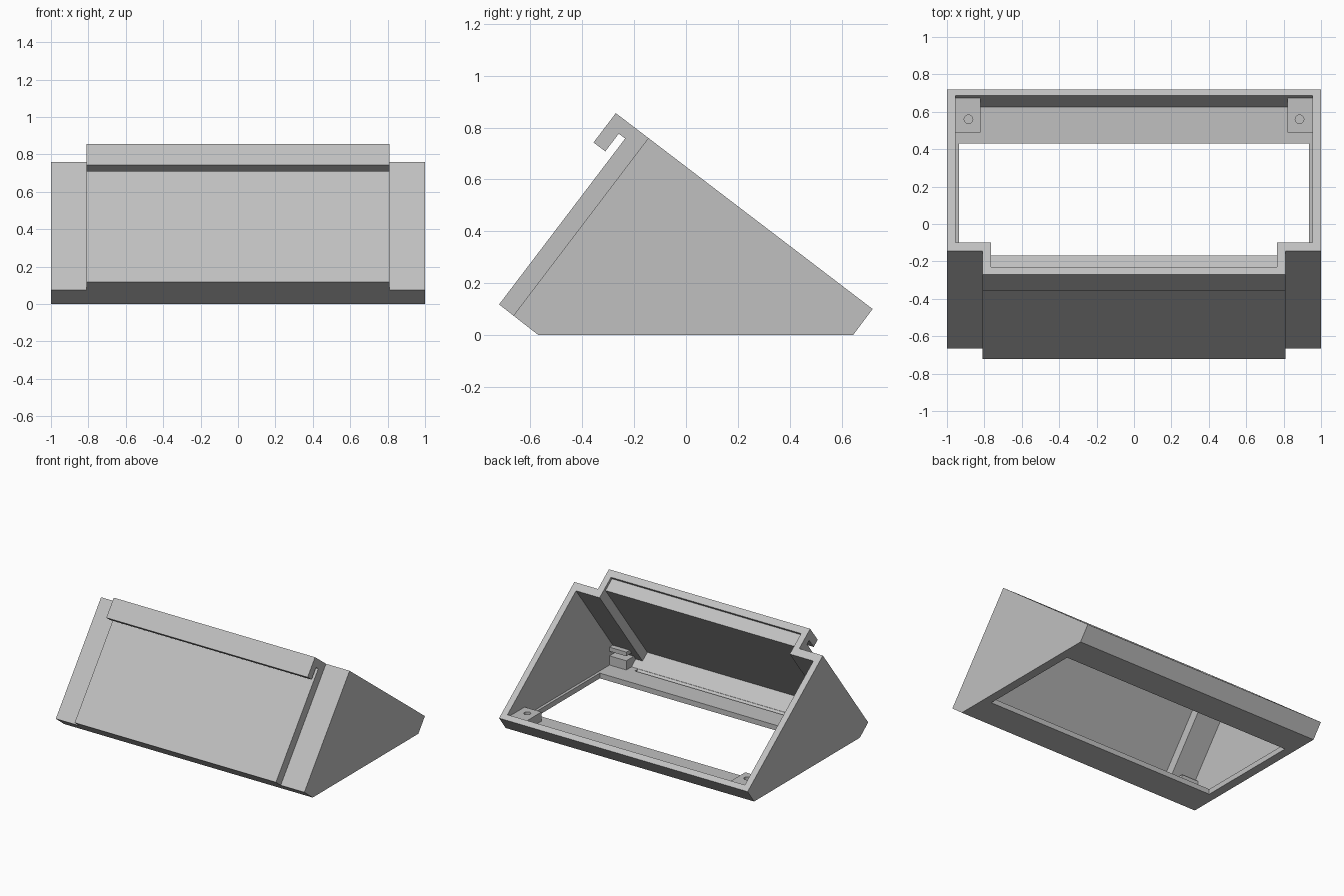
import bpy, bmesh
from mathutils import Vector

cube = bpy.data.objects.get("Cube")
if cube:
    bpy.data.objects.remove(cube, do_unlink=True)

grey = bpy.data.materials.new("light grey")
grey.use_nodes = True
colour = (0.53, 0.53, 0.53, 1)
grey.diffuse_color = colour
grey.node_tree.nodes["Principled BSDF"].inputs["Base Color"].default_value = colour


def tilt(u, v):
    """Point (y, z) in the sloped frame: u runs down the back slope, v along the front panel."""
    return (-0.145 + 0.796 * u + 0.605 * v, 0.76 - 0.605 * u + 0.796 * v)


def prism(name, profile, x0, x1):
    """Extrude a (y, z) profile along x."""
    bm = bmesh.new()
    face = bm.faces.new([bm.verts.new((x0, y, z)) for y, z in profile])
    ext = bmesh.ops.extrude_face_region(bm, geom=[face])
    moved = [g for g in ext["geom"] if isinstance(g, bmesh.types.BMVert)]
    bmesh.ops.translate(bm, verts=moved, vec=Vector((x1 - x0, 0, 0)))
    bmesh.ops.recalc_face_normals(bm, faces=bm.faces)
    mesh = bpy.data.meshes.new(name)
    bm.to_mesh(mesh)
    bm.free()
    mesh.materials.append(grey)
    obj = bpy.data.objects.new(name, mesh)
    bpy.context.collection.objects.link(obj)
    return obj


def cut(obj, cutter):
    """Subtract the cutter, then discard it."""
    cutter.hide_render = True
    mod = obj.modifiers.new("cut", "BOOLEAN")
    mod.operation = "DIFFERENCE"
    mod.solver = "EXACT"
    mod.object = cutter
    bpy.context.view_layer.objects.active = obj
    bpy.ops.object.modifier_apply(modifier=mod.name)
    bpy.data.objects.remove(cutter, do_unlink=True)


def box(y0, y1, z0, z1):
    return [(y0, z0), (y1, z0), (y1, z1), (y0, z1)]


def tilted_box(u0, u1, v0, v1):
    return [tilt(u0, v0), tilt(u1, v0), tilt(u1, v1), tilt(u0, v1)]


# Wedge body with the hooked lip on top of the front panel
body = prism("wedge_housing", [
    tilt(-0.158, 0), tilt(-0.158, -0.142), tilt(-0.101, -0.142), tilt(-0.101, -0.056),
    tilt(-0.07, -0.056), tilt(-0.07, -0.86), (-0.57, 0), (0.645, 0), (0.72, 0.10)], -1, 1)

# Set back the front at both sides of the raised panel
for s in (-1, 1):
    cut(body, prism("side_notch", tilted_box(-0.4, 0, -1.2, 0.3), s * 0.81, s * 1.2))

# Hollow interior, open along the back slope
cut(body, prism("main_cavity", [
    tilt(0.057, 0.1), tilt(0.057, -0.815), (-0.545, 0.038), (0.625, 0.038),
    tilt(1.045, 0.1)], -0.955, 0.955))
cut(body, prism("panel_cavity", tilted_box(-0.013, 0.15, -0.815, 0.1), -0.765, 0.765))
cut(body, prism("rim_step", tilted_box(-0.107, 0.1, -0.02, 0.1), -0.765, 0.765))

# Opening in the floor
cut(body, prism("floor_opening", box(-0.345, 0.43, -0.1, 0.2), -0.935, 0.935))

# Corner mounts: drilled tabs at the back, slotted clips at the front
for s, side in ((1, "left"), (-1, "right")):
    x0, x1 = s * 0.82, s * 0.965
    tab = prism("back_tab_" + side, [(0.49, 0.03), (0.625, 0.03), (0.68, 0.105), (0.49, 0.105)], x0, x1)
    bpy.ops.mesh.primitive_cylinder_add(vertices=24, radius=0.023, depth=0.133,
                                        location=(s * 0.885, 0.56, 0.105))
    cut(tab, bpy.context.object)
    prism("front_rest_" + side, [(-0.485, 0.03), (-0.485, 0.105), (-0.58, 0.105),
                                 (-0.6, 0.075), (-0.54, 0.03)], x0, x1)
    prism("front_clip_" + side, [(-0.485, 0.138), (-0.485, 0.168), (-0.535, 0.168),
                                 (-0.56, 0.138)], x0, x1)
